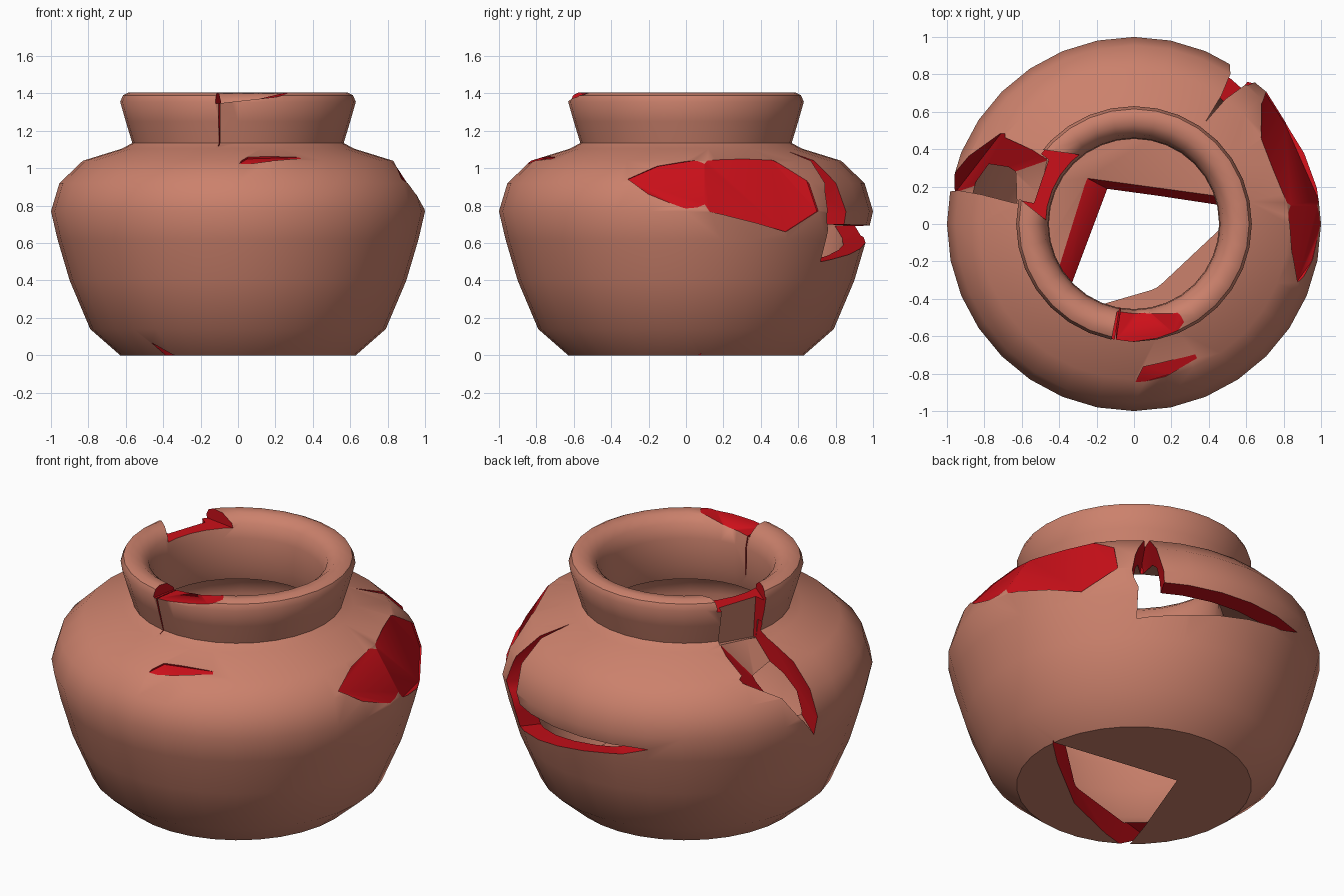
import bpy, bmesh
from math import sin, cos, radians, pi
from mathutils import Vector

if "Cube" in bpy.data.objects:
    bpy.data.objects.remove(bpy.data.objects["Cube"])


def material(name, color):
    m = bpy.data.materials.new(name)
    m.diffuse_color = (*color, 1)
    m.use_nodes = True
    m.node_tree.nodes["Principled BSDF"].inputs["Base Color"].default_value = m.diffuse_color
    return m


CLAY = material("clay", (0.60, 0.22, 0.15))
RED = material("break_red", (0.60, 0.005, 0.01))
SIDES = 32


def polar(az, z, r):
    a = radians(az)
    return (r * cos(a), r * sin(a), z)


# Pot body: closed outer + inner profile turned round the axis
profile = [(0.63, 0), (0.79, 0.14), (0.90, 0.40), (0.965, 0.62), (1.0, 0.77),
           (0.955, 0.92), (0.83, 1.04), (0.62, 1.105), (0.565, 1.135),
           (0.60, 1.25), (0.63, 1.355), (0.615, 1.39), (0.585, 1.405),
           (0.53, 1.40), (0.48, 1.36), (0.46, 1.28), (0.455, 1.12),
           (0.48, 1.03), (0.74, 0.94), (0.84, 0.87), (0.88, 0.76),
           (0.85, 0.62), (0.79, 0.42), (0.69, 0.20), (0.58, 0.10)]
bm = bmesh.new()
rings = [[bm.verts.new((r * cos(2 * pi * i / SIDES), r * sin(2 * pi * i / SIDES), z))
          for i in range(SIDES)] for r, z in profile]
for a, b in zip(rings, rings[1:]):
    for i in range(SIDES):
        j = (i + 1) % SIDES
        bm.faces.new((a[i], a[j], b[j], b[i]))
bm.faces.new(rings[0][::-1])
bm.faces.new(rings[-1])
bmesh.ops.recalc_face_normals(bm, faces=bm.faces)
mesh = bpy.data.meshes.new("broken_pot")
bm.to_mesh(mesh)
bm.free()
pot = bpy.data.objects.new("broken_pot", mesh)
bpy.context.collection.objects.link(pot)
mesh.materials.append(CLAY)
mesh.materials.append(RED)


def cut(name, points, clay_base=False):
    """Remove the convex hull of the points, leaving red broken faces."""
    bm = bmesh.new()
    for p in points:
        bm.verts.new(p)
    res = bmesh.ops.convex_hull(bm, input=bm.verts)
    loose = [v for v in bm.verts if not v.link_faces]
    bmesh.ops.delete(bm, geom=loose, context='VERTS')
    bmesh.ops.recalc_face_normals(bm, faces=bm.faces)
    for f in bm.faces:
        c = f.calc_center_median()
        side = f.normal.dot(Vector((-c.y, c.x, 0)).normalized())
        f.material_index = 0 if clay_base and abs(side) < 0.6 else 1
    me = bpy.data.meshes.new(name)
    bm.to_mesh(me)
    bm.free()
    me.materials.append(CLAY)
    me.materials.append(RED)
    ob = bpy.data.objects.new(name, me)
    bpy.context.collection.objects.link(ob)
    ob.hide_render = True
    mod = pot.modifiers.new(name, 'BOOLEAN')
    mod.operation = 'DIFFERENCE'
    mod.solver = 'EXACT'
    mod.material_mode = 'TRANSFER'
    mod.object = ob
    bpy.context.view_layer.objects.active = pot
    bpy.ops.object.modifier_apply(modifier=name)
    bpy.data.objects.remove(ob)


def outward(points, s=1.4):
    o = Vector((0, 0, 0.6))
    return points + [tuple(o + (Vector(p) - o) * s) for p in points]


def through(corners, r0, r1):
    return [polar(az, z, r) for az, z in corners for r in (r0, r1)]


# Hole in the floor, wider on the inside
cut("floor_hole_a",
    [(-0.09, 0.16, -0.05), (0.64, 0.05, -0.05), (0.45, -0.01, -0.05), (-0.36, -0.56, -0.05),
     (0.12, -0.36, -0.05), (-0.1, -0.43, -0.05),
     (-0.26, 0.25, 0.11), (0.62, 0.13, 0.11), (-0.5, -0.52, 0.11),
     (0.45, 0.02, 0.11), (0.12, -0.34, 0.11)])

# Large chip on the right shoulder, two facets
middle = [(0.82, 0.1, 1.05), (1.0, 0.1, 0.775)]
cut("shoulder_chip_back", outward(middle + [
    (0.68, 0.45, 1.05), (0.68, 0.64, 0.95), (0.70, 0.70, 0.77),
    (0.81, 0.53, 0.66), (0.90, 0.40, 0.83)]))
cut("shoulder_chip_front", outward(middle + [
    (0.84, -0.15, 1.01), (0.87, -0.31, 0.94), (0.95, -0.2, 0.86), (1.0, 0.0, 0.78)]))

# Open gaps in the back wall
cut("back_gap_upright", through([(55, 1.09), (49.5, 0.76), (53, 0.62), (60, 0.62), (54, 0.85)], 0.5, 1.2))
cut("back_gap_level", through([(51, 0.50), (51.5, 0.70), (75, 0.57), (75, 0.66), (113, 0.69)], 0.6, 1.2))

# Chips in the rim
cut("rim_chip_front", through([(-101, 1.345), (-101, 1.5), (-63, 1.402), (-63, 1.5)], 0.35, 0.8))
cut("rim_chip_left", [(x, y, z) for x, y in ((-0.42, -0.02), (-0.68, 0.19), (-0.58, 0.41), (-0.22, 0.36))
                      for z in (1.335, 1.5)])

# Sunken shard on the back left: neck part, then shoulder part
cut("shard_neck", [polar(143, 1.36, 0.575), polar(168, 1.36, 0.55),
                   polar(143, 1.11, 0.54), polar(170, 1.08, 0.51),
                   polar(143, 1.36, 0.85), polar(168, 1.36, 0.85),
                   polar(143, 1.13, 0.65), polar(170, 1.12, 0.68)], True)
cut("shard_shoulder", [polar(145, 1.02, 0.86), polar(143, 1.125, 0.57),
                       polar(170, 1.08, 0.53), polar(165, 0.98, 0.80),
                       polar(168, 0.86, 0.90), polar(170, 0.65, 0.97),
                       polar(170, 1.2, 0.55), polar(165, 1.15, 1.0),
                       polar(168, 0.95, 1.15), polar(170, 0.68, 1.08)], True)

# Front crack down the neck and the small shoulder step beside it
cut("neck_crack", through([(-99, 1.45), (-98.6, 1.45), (-100.3, 1.12), (-99.9, 1.12)], 0.35, 0.8))
cut("shoulder_step", [(0.0, -0.86, 1.02), (0.05, -0.76, 1.05), (0.4, -0.68, 1.06),
                      (0.0, -0.90, 1.08), (0.05, -0.78, 1.10), (0.2, -0.80, 1.03)])

# Smooth clay, crisp broken edges
bpy.ops.object.select_all(action='DESELECT')
pot.select_set(True)
bpy.context.view_layer.objects.active = pot
bpy.ops.object.shade_smooth_by_angle(angle=radians(40))
